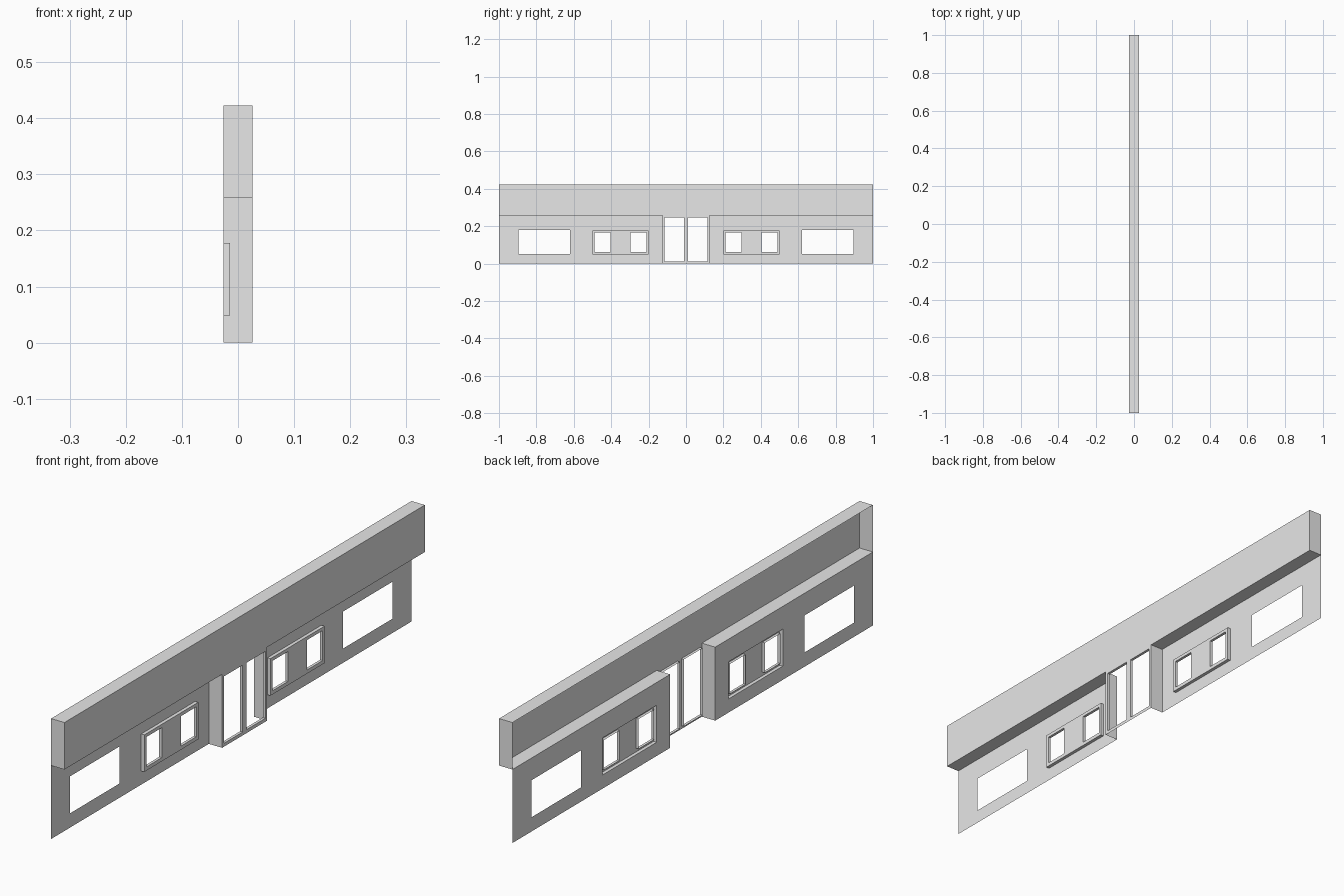
import bpy, bmesh

cube = bpy.data.objects.get("Cube")
if cube:
    bpy.data.objects.remove(cube, do_unlink=True)

grey = bpy.data.materials.new("plain grey")
grey.use_nodes = True
grey.diffuse_color = (0.8, 0.8, 0.8, 1)
grey.node_tree.nodes["Principled BSDF"].inputs["Base Color"].default_value = (0.8, 0.8, 0.8, 1)

X = 0.026            # half depth of the facade
LEDGE, TOP = 0.258, 0.423
BAY = 0.125          # half width of the door bay
FRAME_X = -0.014     # front plane of the window frame


def quad(bm, *points):
    bm.faces.new([bm.verts.new(p) for p in points])


def sheet(bm, x, rect, holes=()):
    """Upright sheet facing +x, with rectangular openings (y0, y1, z0, z1)."""
    ys = sorted({v for r in (rect, *holes) for v in r[:2]})
    zs = sorted({v for r in (rect, *holes) for v in r[2:]})
    for a, b in zip(ys, ys[1:]):
        for c, d in zip(zs, zs[1:]):
            y, z = (a + b) / 2, (c + d) / 2
            if not any(h[0] < y < h[1] and h[2] < z < h[3] for h in holes):
                quad(bm, (x, a, c), (x, b, c), (x, b, d), (x, a, d))


def sleeve(bm, x0, x1, rect, inward=False):
    """Four walls around a rectangle, running from x0 to x1."""
    y0, y1, z0, z1 = rect
    ring = [(y0, z0), (y1, z0), (y1, z1), (y0, z1)]
    if inward:
        ring.reverse()
    for (a, c), (b, d) in zip(ring, ring[1:] + ring[:1]):
        quad(bm, (x0, a, c), (x0, b, d), (x1, b, d), (x1, a, c))


def finish(bm, name):
    bmesh.ops.remove_doubles(bm, verts=bm.verts, dist=0.0001)
    mesh = bpy.data.meshes.new(name)
    bm.to_mesh(mesh)
    bm.free()
    mesh.materials.append(grey)
    obj = bpy.data.objects.new(name, mesh)
    bpy.context.collection.objects.link(obj)


def flip(side, rect):
    y0, y1, z0, z1 = rect
    return rect if side > 0 else (-y1, -y0, z0, z1)


# Fascia: front, top and end caps, open at the back
bm = bmesh.new()
sheet(bm, X, (-1, 1, LEDGE, TOP))
quad(bm, (-X, -1, TOP), (X, -1, TOP), (X, 1, TOP), (-X, 1, TOP))
for y in (-1, 1):
    quad(bm, *[(x * y, y, z) for x, z in ((X, LEDGE), (-X, LEDGE), (-X, TOP), (X, TOP))])
finish(bm, "fascia")

# Wings: set-back wall, soffit and bay cheek on each side
for side, label in ((1, "left"), (-1, "right")):
    opening = flip(side, (0.62, 0.895, 0.05, 0.18))
    frame = flip(side, (0.2, 0.5, 0.048, 0.178))
    bm = bmesh.new()
    sheet(bm, -X, flip(side, (BAY, 1, 0, LEDGE)), (opening, frame))
    a, b = side * BAY, side
    quad(bm, (-X, a, LEDGE), (-X, b, LEDGE), (X, b, LEDGE), (X, a, LEDGE))
    quad(bm, (-X, a, 0), (X, a, 0), (X, a, LEDGE), (-X, a, LEDGE))
    finish(bm, label + "_wing")

    # Raised window frame with two panes
    panes = [flip(side, (y, y + 0.086, 0.061, 0.166)) for y in (0.211, 0.403)]
    bm = bmesh.new()
    sleeve(bm, -X, FRAME_X, frame)
    sheet(bm, FRAME_X, frame, panes)
    for pane in panes:
        sleeve(bm, FRAME_X - 0.01, FRAME_X, pane, True)
    finish(bm, label + "_window_frame")

# Door frame with two openings
doors = [flip(s, (0.011, 0.115, 0.012, 0.247)) for s in (-1, 1)]
bm = bmesh.new()
sheet(bm, X, (-BAY, BAY, 0, LEDGE), doors)
for door in doors:
    sleeve(bm, X - 0.01, X, door, True)
finish(bm, "door_frame")
